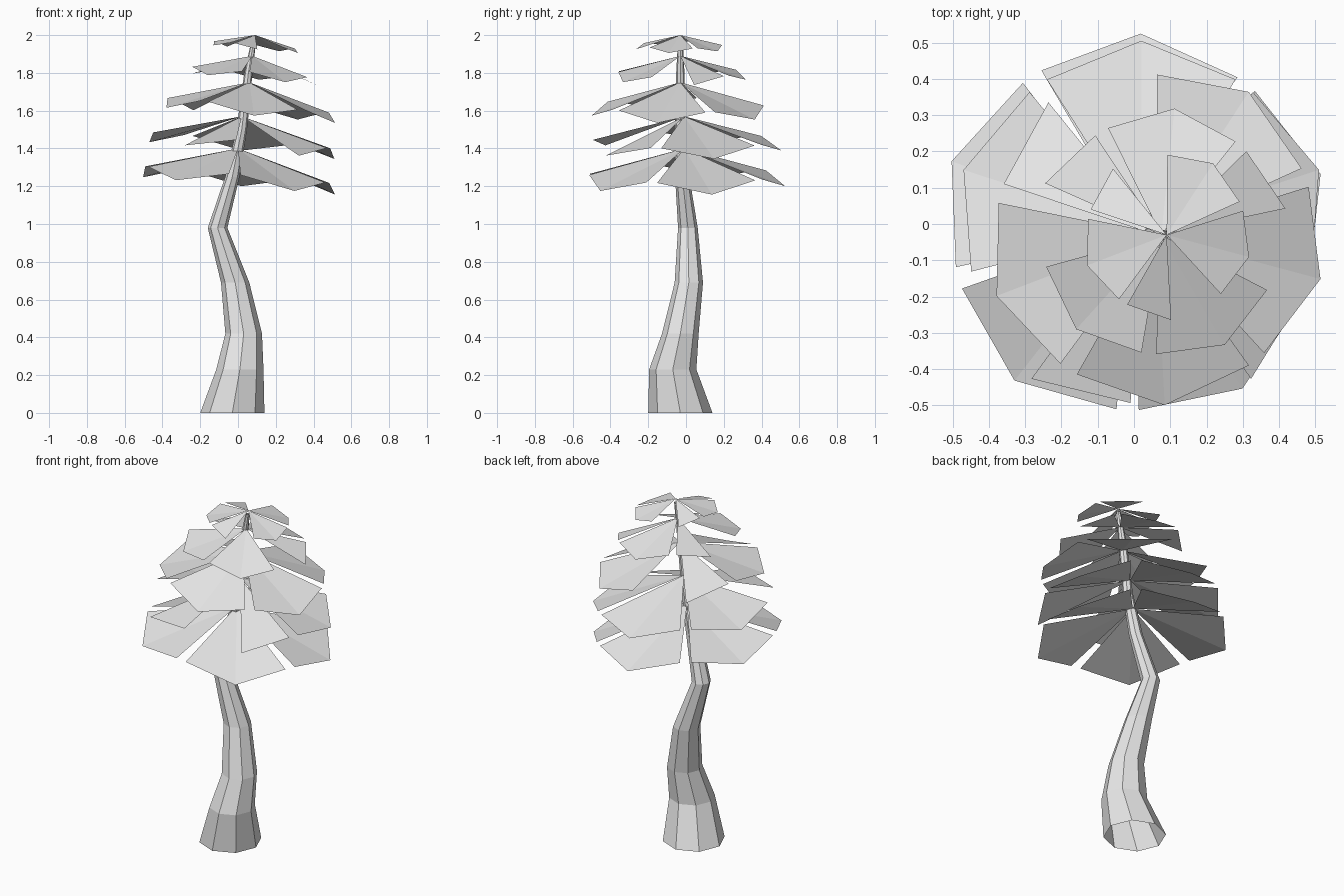
import bpy, bmesh
from math import cos, sin, radians, tau

cube = bpy.data.objects.get("Cube")
if cube:
    bpy.data.objects.remove(cube)

grey = bpy.data.materials.new("pale_grey")
grey.use_nodes = True
colour = (0.8, 0.8, 0.8, 1)
grey.diffuse_color = colour
grey.node_tree.nodes["Principled BSDF"].inputs["Base Color"].default_value = colour


def make_object(name, bm):
    mesh = bpy.data.meshes.new(name)
    bm.to_mesh(mesh)
    bm.free()
    mesh.materials.append(grey)
    obj = bpy.data.objects.new(name, mesh)
    bpy.context.collection.objects.link(obj)
    return obj


# Crooked eight-sided trunk, open below: centre x, y, z and radius of each ring
TRUNK = [
    (-0.03, -0.03, 0, 0.17),
    (0.01, -0.07, 0.23, 0.125),
    (0.03, -0.03, 0.42, 0.097),
    (-0.015, 0.015, 0.69, 0.075),
    (-0.108, 0.01, 0.98, 0.052),
    (-0.03, -0.02, 1.25, 0.038),
    (0.02, -0.03, 1.5, 0.028),
    (0.055, -0.03, 1.8, 0.022),
    (0.085, -0.03, 1.98, 0.012),
]
SIDES = 8


def build_trunk():
    bm = bmesh.new()
    rings = []
    for x, y, z, r in TRUNK:
        angles = [tau * i / SIDES for i in range(SIDES)]
        rings.append([bm.verts.new((x + r * cos(a), y + r * sin(a), z)) for a in angles])
    for low, high in zip(rings, rings[1:]):
        for i in range(SIDES):
            j = (i + 1) % SIDES
            bm.faces.new((low[i], low[j], high[j], high[i]))
    make_object("trunk", bm)


LEFT, RIGHT = 1, -1
HALF_LEAF = 32.5
TILT = 0.09


# Whorl of five folded leaves; "missing" lists the leaf halves left out
def build_whorl(name, apex, radius, first_tip, steep, missing=()):
    bm = bmesh.new()
    ax, ay, az = apex

    def corner(angle, reach, drop):
        a = radians(angle)
        x, y = radius * reach * cos(a), radius * reach * sin(a)
        return bm.verts.new((ax + x, ay + y, az - radius * drop * steep - TILT * x))

    for leaf in range(5):
        angle = first_tip - 72 * leaf
        root = bm.verts.new(apex)
        tip = corner(angle, 1, 0.37)
        for half in (LEFT, RIGHT):
            if (leaf, half) in missing:
                continue
            side = corner(angle + half * HALF_LEAF, 0.94, 0.26)
            # wind every blade so that it faces up
            bm.faces.new((root, tip, side) if half == LEFT else (root, side, tip))
    make_object(name, bm)


build_trunk()
build_whorl("top_leaves", (0.09, -0.03, 2), 0.235, 57, 0.85, [(2, LEFT), (4, RIGHT)])
build_whorl("upper_leaves", (0.075, -0.03, 1.89), 0.35, 84, 0.95, [(1, RIGHT), (4, LEFT)])
build_whorl("middle_leaves", (0.06, -0.03, 1.75), 0.47, 57, 1, [(4, RIGHT)])
build_whorl("lower_leaves", (0.02, -0.01, 1.57), 0.515, 90, 0.95, [(2, RIGHT), (3, RIGHT)])
build_whorl("bottom_leaves", (0, -0.01, 1.4), 0.535, 88, 1)
